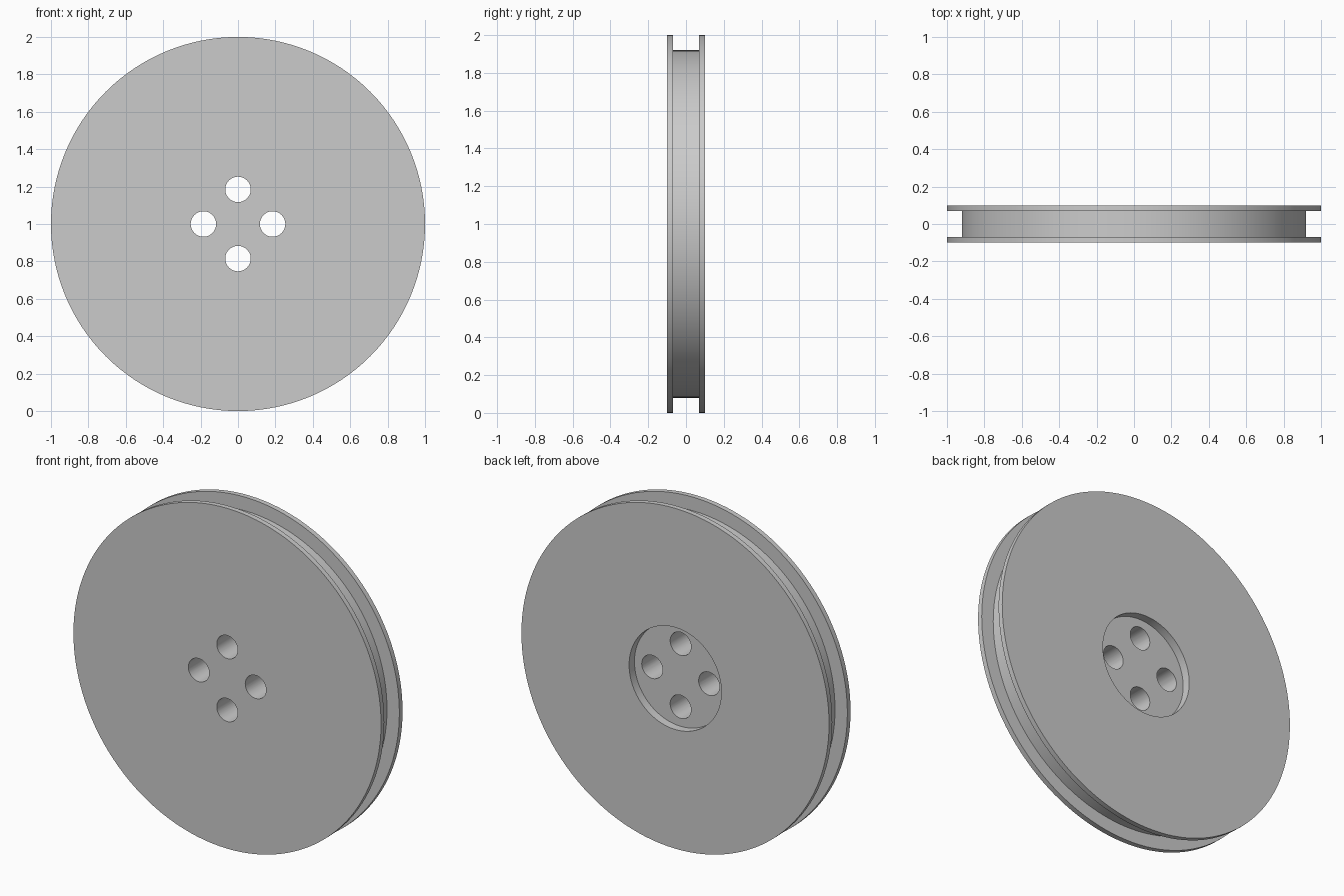
import bpy, bmesh, math
from mathutils import Matrix, Vector

cube = bpy.data.objects.get("Cube")
if cube:
    bpy.data.objects.remove(cube, do_unlink=True)

SEGMENTS = 128
CENTRE = Vector((0, 0, 1))

grey = bpy.data.materials.new("plain grey")
grey.use_nodes = True
colour = (0.6, 0.6, 0.6, 1)
grey.diffuse_color = colour
grey.node_tree.nodes["Principled BSDF"].inputs["Base Color"].default_value = colour


def lathe(name, profile):
    """Turn (radius, y) points about the wheel's axle."""
    bm = bmesh.new()
    verts = [bm.verts.new((r, y, 0)) for r, y in profile]
    edges = [bm.edges.new(pair) for pair in zip(verts, verts[1:])]
    bmesh.ops.spin(bm, geom=verts + edges, cent=(0, 0, 0), axis=(0, 1, 0),
                   angle=math.tau, steps=SEGMENTS, use_merge=True)
    bmesh.ops.remove_doubles(bm, verts=bm.verts, dist=1e-4)
    bmesh.ops.recalc_face_normals(bm, faces=bm.faces)
    bmesh.ops.translate(bm, verts=bm.verts, vec=CENTRE)
    mesh = bpy.data.meshes.new(name)
    bm.to_mesh(mesh)
    bm.free()
    obj = bpy.data.objects.new(name, mesh)
    bpy.context.collection.objects.link(obj)
    mesh.materials.append(grey)
    return obj


# Grooved wheel: flat front, two thin flanges, round recess in the back
wheel = lathe("grooved_wheel", [
    (0, -0.1), (1, -0.1), (1, -0.07), (0.92, -0.07),
    (0.92, 0.07), (1, 0.07), (1, 0.1), (0.3, 0.1), (0.3, 0.05), (0, 0.05)])

# Four bolt holes through the hub
bm = bmesh.new()
for i in range(4):
    a = i * math.pi / 2
    place = Matrix.Translation(CENTRE + 0.185 * Vector((math.cos(a), 0, math.sin(a))))
    bmesh.ops.create_cone(bm, cap_ends=True, segments=48, radius1=0.068, radius2=0.068,
                          depth=0.5, matrix=place @ Matrix.Rotation(math.pi / 2, 4, "X"))
mesh = bpy.data.meshes.new("bolt_hole_cutter")
bm.to_mesh(mesh)
bm.free()
mesh.materials.append(grey)
cutter = bpy.data.objects.new("bolt_hole_cutter", mesh)
bpy.context.collection.objects.link(cutter)

cut = wheel.modifiers.new("bolt_holes", "BOOLEAN")
cut.operation = "DIFFERENCE"
cut.solver = "EXACT"
cut.object = cutter
bpy.ops.object.select_all(action="DESELECT")
wheel.select_set(True)
bpy.context.view_layer.objects.active = wheel
bpy.ops.object.modifier_apply(modifier=cut.name)
bpy.data.objects.remove(cutter, do_unlink=True)

# Smooth round walls, crisp rims
bpy.ops.object.shade_smooth_by_angle(angle=math.radians(30))
